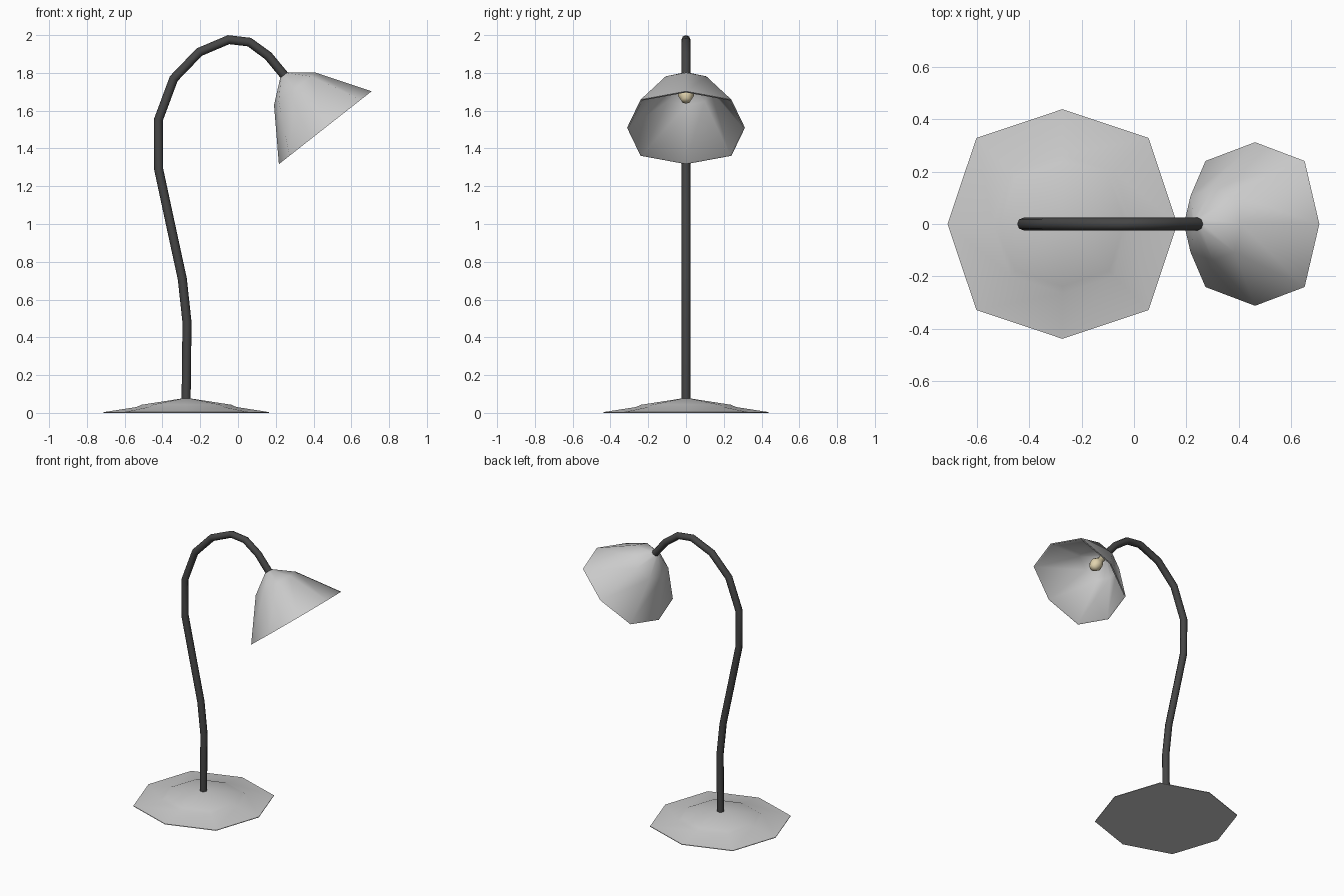
import bpy, bmesh, math
from mathutils import Matrix, Vector

if "Cube" in bpy.data.objects:
    bpy.data.objects.remove(bpy.data.objects["Cube"])


def material(name, rgb):
    m = bpy.data.materials.new(name)
    m.diffuse_color = (*rgb, 1)
    m.use_nodes = True
    m.node_tree.nodes["Principled BSDF"].inputs["Base Color"].default_value = m.diffuse_color
    return m


def lathe(name, profile, frame, bulge=1.0, angle=60, mat=None):
    """Eight-sided lathe of (radius, height); corners on the diagonals are pushed out by bulge."""
    bm = bmesh.new()
    rings = []
    for r, h in profile:
        if r == 0:
            rings.append([bm.verts.new(frame @ Vector((0, 0, h)))] * 8)
            continue
        ring = []
        for i in range(8):
            a = i * math.pi / 4
            k = r * (bulge if i % 2 else 1)
            ring.append(bm.verts.new(frame @ Vector((k * math.cos(a), k * math.sin(a), h))))
        rings.append(ring)
    for a, b in zip(rings, rings[1:]):
        for i in range(8):
            j = (i + 1) % 8
            bm.faces.new(list(dict.fromkeys((a[i], a[j], b[j], b[i]))))
    bmesh.ops.recalc_face_normals(bm, faces=bm.faces)
    me = bpy.data.meshes.new(name)
    bm.to_mesh(me)
    bm.free()
    ob = bpy.data.objects.new(name, me)
    bpy.context.collection.objects.link(ob)
    if mat:
        me.materials.append(mat)
    bpy.ops.object.select_all(action='DESELECT')
    ob.select_set(True)
    bpy.context.view_layer.objects.active = ob
    bpy.ops.object.shade_smooth_by_angle(angle=math.radians(angle))
    return ob


dark = material("dark_metal", (0.06, 0.06, 0.06))
cream = material("warm_bulb", (0.75, 0.65, 0.42))

# Stepped base plate
lathe("base", [(0, 0), (0.438, 0), (0.438, 0.004), (0.265, 0.031), (0.238, 0.043), (0, 0.08)],
      Matrix.Translation((-0.273, 0, 0)), bulge=1.06)

# Gooseneck stem
path = [(-0.275, 0.05), (-0.27, 0.48), (-0.295, 0.71), (-0.36, 1.01), (-0.42, 1.29),
        (-0.422, 1.55), (-0.34, 1.77), (-0.205, 1.91), (-0.05, 1.976), (0.06, 1.963),
        (0.16, 1.89), (0.255, 1.775)]
cu = bpy.data.curves.new("stem", 'CURVE')
cu.dimensions = '3D'
cu.bevel_depth = 0.024
cu.bevel_resolution = 2
cu.use_fill_caps = True
sp = cu.splines.new('POLY')
sp.points.add(len(path) - 1)
for p, (x, z) in zip(sp.points, path):
    p.co = (x, 0, z, 1)
cu.materials.append(dark)
bpy.context.collection.objects.link(bpy.data.objects.new("stem", cu))

# Tilted frame: origin at the lamp head's apex, local z along the light direction
axis = Vector((0.618, 0, -0.786)).normalized()
side = Vector((0, 1, 0))
up = side.cross(axis)
head = Matrix((up, side, axis)).transposed().to_4x4()
head.translation = (0.243, 0, 1.788)

# Bell shade, outside then inside
lathe("shade", [(0, 0), (0.025, 0), (0.139, 0.092), (0.312, 0.354),
                (0.302, 0.354), (0.129, 0.100), (0.02, 0.012), (0, 0.012)],
      head, bulge=1.09, angle=75)

# Bulb
lathe("bulb", [(0, 0.01), (0.02, 0.012), (0.022, 0.07), (0.042, 0.115),
               (0.042, 0.14), (0.025, 0.172), (0, 0.18)], head, mat=cream)
